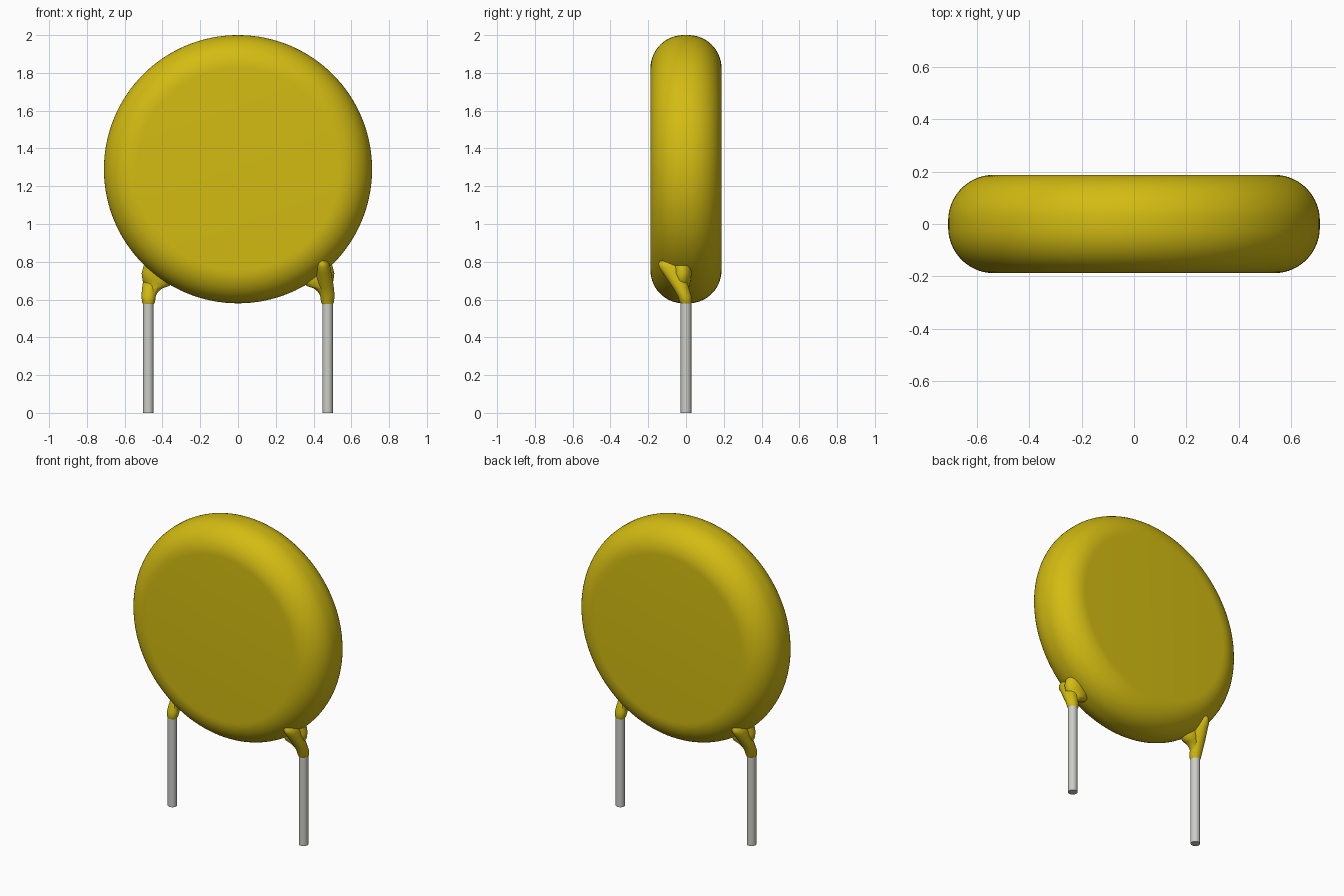
import bpy, bmesh
from math import sin, cos, pi

cube = bpy.data.objects.get("Cube")
if cube:
    bpy.data.objects.remove(cube, do_unlink=True)


def material(name, rgb, rough):
    m = bpy.data.materials.new(name)
    m.use_nodes = True
    m.diffuse_color = (*rgb, 1)
    bsdf = m.node_tree.nodes["Principled BSDF"]
    bsdf.inputs["Base Color"].default_value = (*rgb, 1)
    bsdf.inputs["Roughness"].default_value = rough
    return m


yellow = material("yellow coating", (0.65, 0.50, 0.006), 0.5)
metal = material("grey metal", (0.60, 0.60, 0.57), 0.5)


def loft(name, rings, mat, sides=32):
    """Skin a stack of horizontal ellipses: (z, centre x, centre y, radius x, radius y)."""
    bm = bmesh.new()
    loops = []
    for z, cx, cy, rx, ry in rings:
        loops.append([bm.verts.new((cx + rx * cos(2 * pi * i / sides),
                                    cy + ry * sin(2 * pi * i / sides), z))
                      for i in range(sides)])
    for a, b in zip(loops, loops[1:]):
        for i in range(sides):
            j = (i + 1) % sides
            bm.faces.new((a[i], a[j], b[j], b[i]))
    bm.faces.new(loops[0][::-1])
    bm.faces.new(loops[-1])
    bmesh.ops.recalc_face_normals(bm, faces=bm.faces)
    mesh = bpy.data.meshes.new(name)
    bm.to_mesh(mesh)
    bm.free()
    mesh.materials.append(mat)
    obj = bpy.data.objects.new(name, mesh)
    bpy.context.collection.objects.link(obj)
    bpy.ops.object.select_all(action='DESELECT')
    obj.select_set(True)
    bpy.context.view_layer.objects.active = obj
    bpy.ops.object.shade_smooth_by_angle(angle=pi / 4)
    return obj


# Round disc body with fully rounded rim
RADIUS, HALF, ROUND, CENTRE = 0.71, 0.188, 0.175, 1.29
steps = 14
arc = [(RADIUS - ROUND + ROUND * sin(pi / 2 * k / steps),
        HALF - ROUND + ROUND * cos(pi / 2 * k / steps)) for k in range(steps + 1)]
profile = [(r, -h) for r, h in arc] + [(r, h) for r, h in reversed(arc)]
body = loft("disc_body", [(h, 0, 0, r, r) for r, h in profile], yellow, 128)
body.rotation_euler.x = pi / 2
body.location.z = CENTRE

# Coated wire exit leaning onto the face, and the web that blends it to the rim
collar = [(0.575, 0.474, 0, 0.027, 0.027), (0.585, 0.474, 0, 0.034, 0.032),
          (0.62, 0.473, -0.008, 0.038, 0.036), (0.66, 0.468, -0.026, 0.040, 0.042),
          (0.70, 0.461, -0.045, 0.041, 0.050), (0.74, 0.453, -0.064, 0.041, 0.058),
          (0.77, 0.449, -0.078, 0.040, 0.064), (0.79, 0.446, -0.085, 0.037, 0.062),
          (0.805, 0.444, -0.088, 0.028, 0.050)]
web = [(0.615, 0.455, -0.008, 0.016, 0.022), (0.64, 0.452, -0.015, 0.028, 0.028),
       (0.66, 0.440, -0.02, 0.040, 0.034), (0.672, 0.420, -0.02, 0.058, 0.038),
       (0.70, 0.425, -0.02, 0.080, 0.045), (0.74, 0.44, -0.02, 0.070, 0.05),
       (0.78, 0.445, -0.02, 0.055, 0.05)]

# The second side is the first turned half way round the vertical axis
for side, s in (("left", 1), ("right", -1)):
    def turned(rings):
        return [(z, s * x, s * y, rx, ry) for z, x, y, rx, ry in rings]
    loft(side + "_wire_collar", turned(collar), yellow)
    loft(side + "_collar_web", turned(web), yellow)
    loft(side + "_wire_lead", turned([(0, 0.475, 0, 0.028, 0.028),
                                      (0.62, 0.475, 0, 0.028, 0.028)]), metal)
